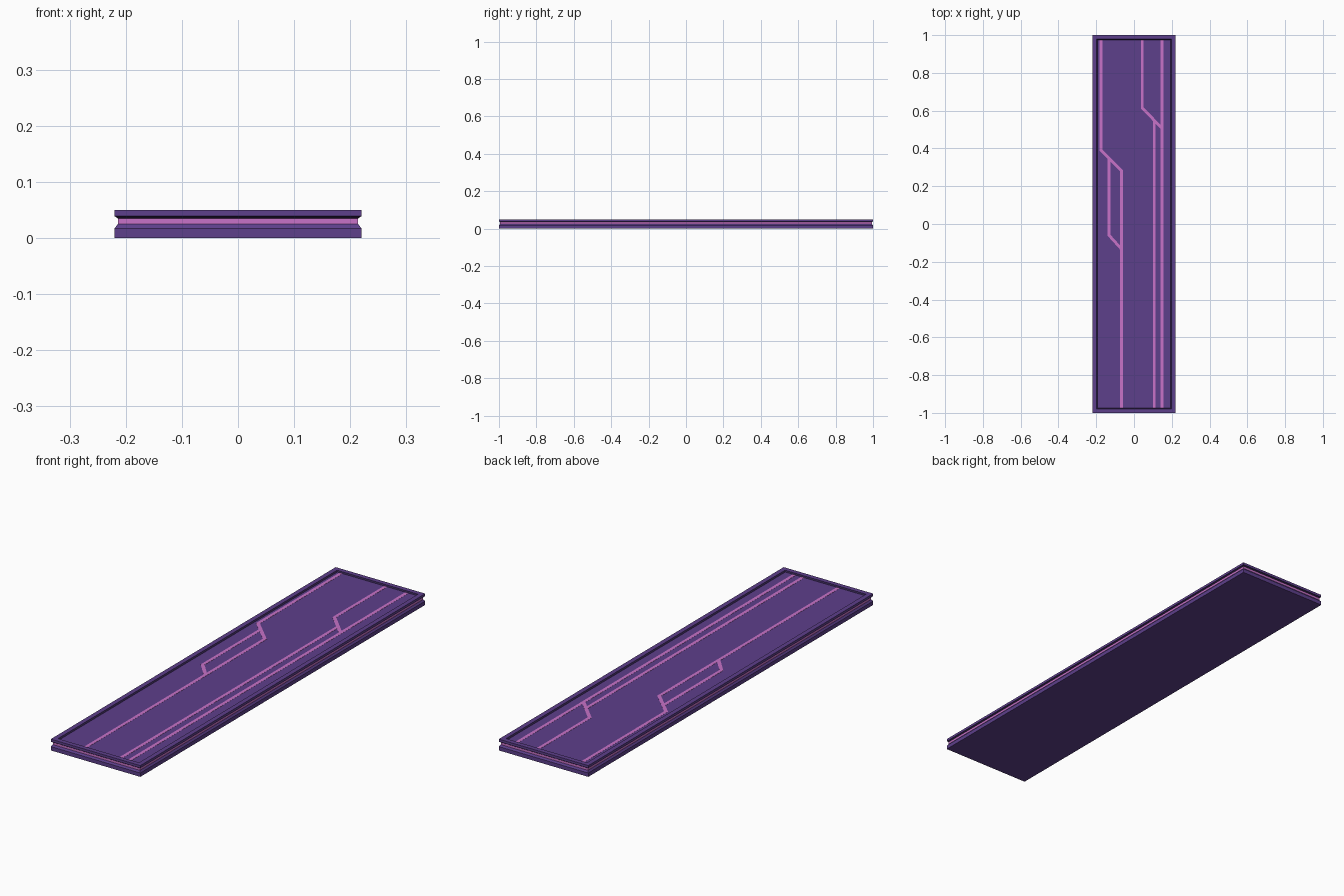
import bpy, bmesh
from mathutils import Vector

if "Cube" in bpy.data.objects:
    bpy.data.objects.remove(bpy.data.objects["Cube"])

HX, HY = 0.22, 1.0


def material(name, color):
    m = bpy.data.materials.new(name)
    m.diffuse_color = (*color, 1)
    m.use_nodes = True
    m.node_tree.nodes["Principled BSDF"].inputs["Base Color"].default_value = m.diffuse_color
    return m


purple = material("purple", (0.11, 0.05, 0.26))
dark = material("dark_purple", (0.03, 0.015, 0.07))
pink = material("pink", (0.58, 0.17, 0.58))


def finish(bm, name, mats):
    bmesh.ops.recalc_face_normals(bm, faces=bm.faces)
    me = bpy.data.meshes.new(name)
    bm.to_mesh(me)
    bm.free()
    for m in mats:
        me.materials.append(m)
    ob = bpy.data.objects.new(name, me)
    bpy.context.collection.objects.link(ob)
    return ob


# Panel: rectangular loops (inset, height, material of the band above)
profile = [
    (0.0, 0.0, 0), (0.0, 0.017, 0), (0.006, 0.025, 1), (0.006, 0.035, 2),
    (0.0, 0.039, 0), (0.0, 0.05, 0), (0.021, 0.05, 2), (0.026, 0.045, 0),
]
bm = bmesh.new()
loops = []
for inset, z, _ in profile:
    x, y = HX - inset, HY - inset
    loops.append([bm.verts.new((sx * x, sy * y, z))
                  for sx, sy in ((-1, -1), (1, -1), (1, 1), (-1, 1))])
for (a, b), row in zip(zip(loops, loops[1:]), profile):
    for i in range(4):
        j = (i + 1) % 4
        bm.faces.new((a[i], a[j], b[j], b[i])).material_index = row[2]
bm.faces.new(loops[0][::-1])
bm.faces.new(loops[-1])
finish(bm, "panel", [purple, pink, dark])


# Glowing circuit traces: mitred flat ribbons on the recessed floor
def trace(name, pts, width=0.015, z0=0.0445, z1=0.0456):
    pts = [Vector(p) for p in pts]
    dirs = [(b - a).normalized() for a, b in zip(pts, pts[1:])]
    normals = [Vector((-d.y, d.x)) for d in dirs]
    bm = bmesh.new()
    rows = []
    for i, p in enumerate(pts):
        n0, n1 = normals[max(i - 1, 0)], normals[min(i, len(normals) - 1)]
        m = (n0 + n1).normalized()
        off = m * (width / 2 / m.dot(n1))
        rows.append([bm.verts.new((*(p + s * off), z))
                     for s, z in ((1, z0), (-1, z0), (-1, z1), (1, z1))])
    for a, b in zip(rows, rows[1:]):
        for i in range(4):
            j = (i + 1) % 4
            bm.faces.new((a[i], a[j], b[j], b[i]))
    bm.faces.new(rows[0])
    bm.faces.new(rows[-1])
    finish(bm, name, [pink])


END = 0.973
trace("left_trace", [(-0.175, END), (-0.175, 0.39), (-0.067, 0.284), (-0.067, -END)])
trace("left_branch", [(-0.132, 0.345), (-0.132, -0.06), (-0.067, -0.132)])
trace("right_trace", [(0.149, END), (0.149, -END)])
trace("right_branch", [(0.044, END), (0.044, 0.613), (0.149, 0.507)])
trace("middle_trace", [(0.107, 0.548), (0.107, -END)])
